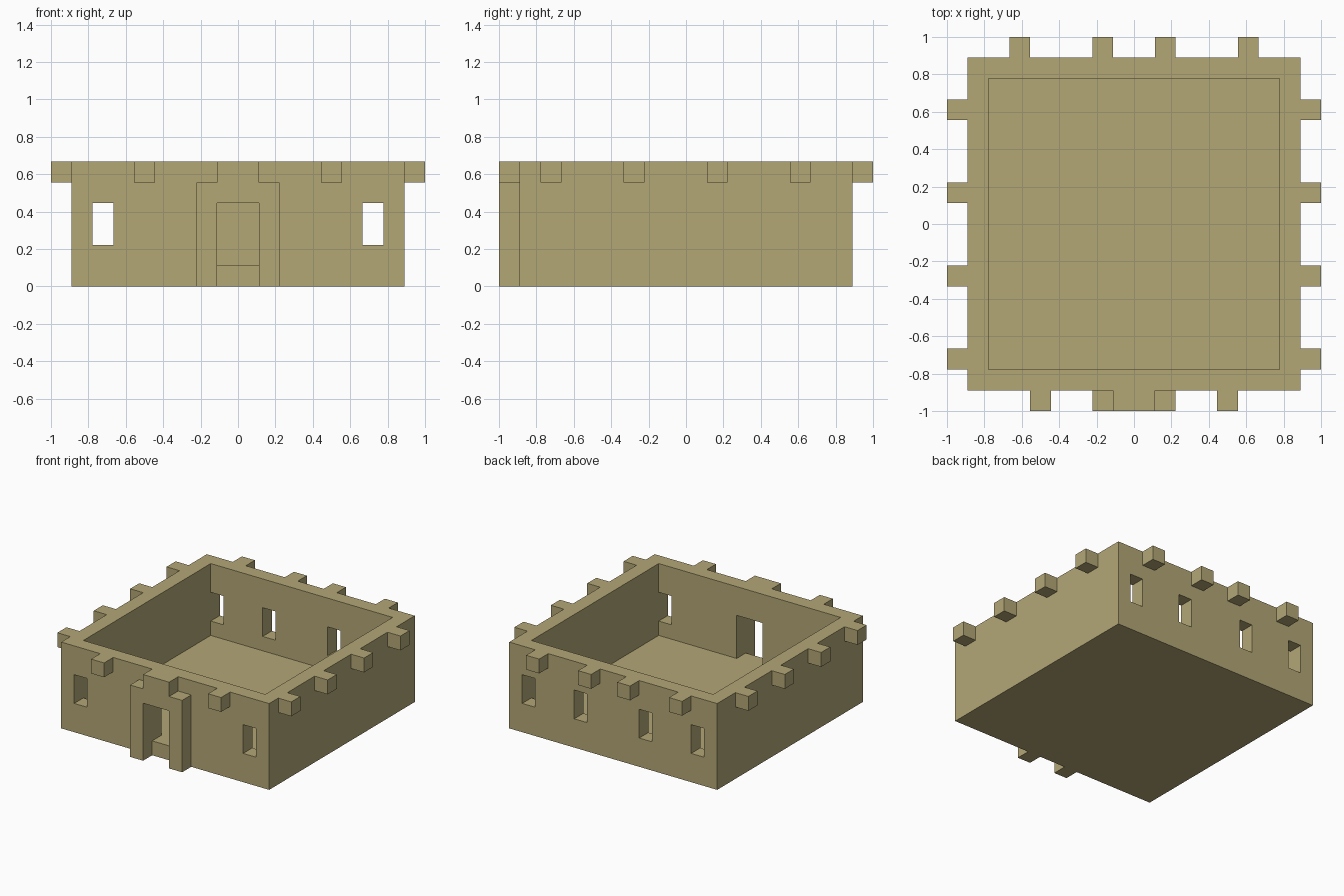
import bpy
import bmesh

U = 1 / 9  # building module

old = bpy.data.objects.get("Cube")
if old:
    bpy.data.objects.remove(old, do_unlink=True)

sand = bpy.data.materials.new("sandstone")
sand.use_nodes = True
colour = (0.45, 0.385, 0.18, 1)
sand.diffuse_color = colour
sand.node_tree.nodes["Principled BSDF"].inputs["Base Color"].default_value = colour


def finish(name, bm):
    bmesh.ops.recalc_face_normals(bm, faces=bm.faces[:])
    mesh = bpy.data.meshes.new(name)
    bm.to_mesh(mesh)
    bm.free()
    mesh.materials.append(sand)
    obj = bpy.data.objects.new(name, mesh)
    bpy.context.scene.collection.objects.link(obj)
    return obj


def box(name, xs, ys, zs):
    """Box between pairs of limits, given in modules."""
    bm = bmesh.new()
    bmesh.ops.create_cube(bm, size=1)
    for v in bm.verts:
        for i, (lo, hi) in enumerate((xs, ys, zs)):
            v.co[i] = U * (hi if v.co[i] > 0 else lo)
    return finish(name, bm)


# Walls and floor: a block with the courtyard, windows and doorway cut out
walls = box("walls_and_floor", (-8, 8), (-8, 8), (0, 6))
cutters = [box("courtyard_cutter", (-7, 7), (-7, 7), (1, 7)),
           box("doorway_cutter", (-1, 1), (-9, -6), (1, 4))]
for x in (-7, 6):
    cutters.append(box("front_window_cutter", (x, x + 1), (-9, -6), (2, 4)))
for x in (-7, -3, 2, 6):
    cutters.append(box("back_window_cutter", (x, x + 1), (6, 9), (2, 4)))
for cutter in cutters:
    mod = walls.modifiers.new(cutter.name, "BOOLEAN")
    mod.operation = "DIFFERENCE"
    mod.solver = "EXACT"
    mod.object = cutter
    cutter.hide_render = True

# Bake the cuts and discard the cutters
bpy.context.view_layer.update()
graph = bpy.context.evaluated_depsgraph_get()
carved = bpy.data.meshes.new_from_object(walls.evaluated_get(graph))
walls.modifiers.clear()
walls.data = carved
for cutter in cutters:
    bpy.data.objects.remove(cutter, do_unlink=True)

# Entrance surround: two pillars and a raised lintel in one extruded profile
half = [(1, 4), (1, 0), (2, 0), (2, 5), (1, 5), (1, 6)]
profile = half + [(-x, z) for x, z in reversed(half)]
bm = bmesh.new()
face = bm.faces.new([bm.verts.new((x * U, -9 * U, z * U)) for x, z in profile])
extruded = bmesh.ops.extrude_face_region(bm, geom=[face])["geom"]
moved = [g for g in extruded if isinstance(g, bmesh.types.BMVert)]
bmesh.ops.translate(bm, verts=moved, vec=(0, U, 0))
finish("entrance_surround", bm)

# Projecting beam ends along the top of each wall
for x in (-5, 4):
    box("front_beam_end", (x, x + 1), (-9, -8), (5, 6))
for x in (-6, -2, 1, 5):
    box("back_beam_end", (x, x + 1), (8, 9), (5, 6))
for y in (-7, -3, 1, 5):
    box("left_beam_end", (8, 9), (y, y + 1), (5, 6))
    box("right_beam_end", (-9, -8), (y, y + 1), (5, 6))
